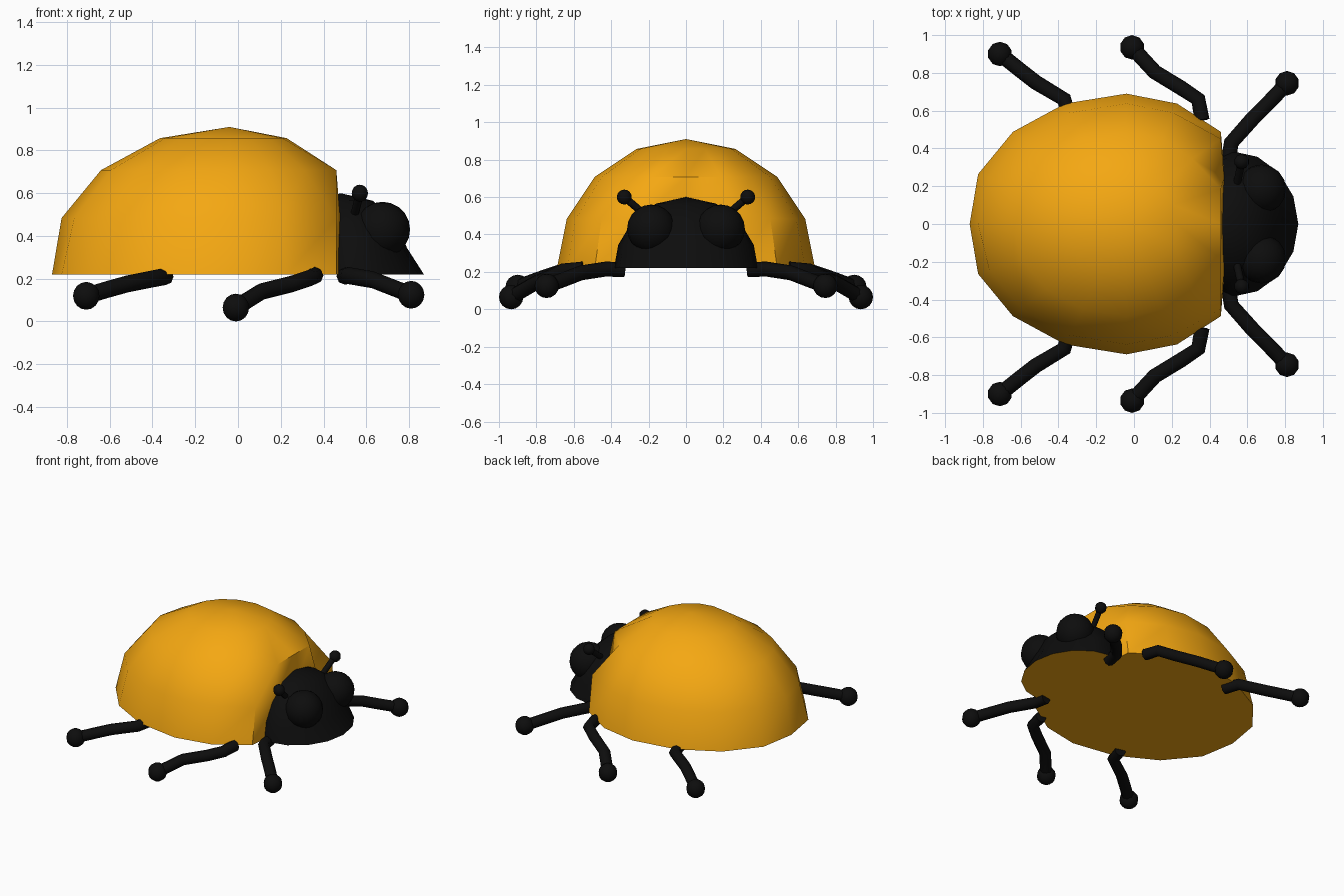
import bpy, bmesh
from math import sin, cos, pi

if "Cube" in bpy.data.objects:
    bpy.data.objects.remove(bpy.data.objects["Cube"])


def material(name, rgb):
    m = bpy.data.materials.new(name)
    m.diffuse_color = (*rgb, 1)
    m.use_nodes = True
    m.node_tree.nodes["Principled BSDF"].inputs["Base Color"].default_value = m.diffuse_color
    return m


ORANGE = material("orange", (0.91, 0.39, 0.006))
BLACK = material("black", (0.004, 0.004, 0.004))


def finish(bm, name, mats, angle=0.8):
    bmesh.ops.recalc_face_normals(bm, faces=bm.faces)
    mesh = bpy.data.meshes.new(name)
    bm.to_mesh(mesh)
    bm.free()
    ob = bpy.data.objects.new(name, mesh)
    bpy.context.collection.objects.link(ob)
    for m in mats:
        mesh.materials.append(m)
    bpy.ops.object.select_all(action='DESELECT')
    ob.select_set(True)
    bpy.context.view_layer.objects.active = ob
    bpy.ops.object.shade_smooth_by_angle(angle=angle)
    return ob


def dome(name, point, mats, levels=4, segs=16):
    """Half ball with a flat underside; point(level, azimuth) gives positions."""
    bm = bmesh.new()
    rings = [[bm.verts.new(point(i, 2 * pi * j / segs)) for j in range(segs)]
             for i in range(levels)]
    apex = bm.verts.new(point(levels, 0))
    for j in range(segs):
        k = (j + 1) % segs
        for a, b in zip(rings, rings[1:]):
            bm.faces.new((a[j], a[k], b[k], b[j]))
        bm.faces.new((rings[-1][j], rings[-1][k], apex))
    base = bm.faces.new(rings[0])
    base.material_index = len(mats) - 1
    return finish(bm, name, mats)


# Shell: ellipsoid dome, longer at the back, flattened at the front
def shell_point(i, a):
    t = i * pi / 8
    u = cos(t) * cos(a)
    x = min(-0.04 + 0.70 * u, 0.478) if u > 0 else -0.04 + 0.85 * u
    if u > 0.6 and u < 0.75:
        x = 0.46
    if u < -0.99:
        x = -0.87
    return x, 0.69 * cos(t) * sin(a), 0.22 + 0.69 * sin(t)


dome("shell", shell_point, [ORANGE])

# Head: dome with a sloping face and an orange underside
HEAD = [(0.22, 0.87, 0.385), (0.345, 0.79, 0.362), (0.465, 0.74, 0.29),
        (0.565, 0.63, 0.16), (0.60, 0.48, 0)]


def head_point(i, a):
    z, front, half = HEAD[i]
    cx = 0.52 if i < 4 else 0.48
    depth = front - cx if cos(a) > 0 else 0.15
    return cx + depth * cos(a), half * sin(a), z


dome("head", head_point, [BLACK, ORANGE])


def ball(name, pos, r, segs=10, rings=8):
    bm = bmesh.new()
    bmesh.ops.create_uvsphere(bm, u_segments=segs, v_segments=rings, radius=r)
    bmesh.ops.translate(bm, vec=pos, verts=bm.verts)
    finish(bm, name, [BLACK], 1.2)


def tube(name, pts, r):
    cu = bpy.data.curves.new(name, 'CURVE')
    cu.dimensions = '3D'
    cu.bevel_depth = r
    cu.bevel_resolution = 2
    cu.use_fill_caps = True
    sp = cu.splines.new('POLY')
    sp.points.add(len(pts) - 1)
    for p, co in zip(sp.points, pts):
        p.co = (*co, 1)
    cu.materials.append(BLACK)
    ob = bpy.data.objects.new(name, cu)
    bpy.context.collection.objects.link(ob)
    bpy.ops.object.select_all(action='DESELECT')
    ob.select_set(True)
    bpy.context.view_layer.objects.active = ob
    bpy.ops.object.convert(target='MESH')
    bpy.ops.object.shade_smooth_by_angle(angle=0.9)


LEGS = {
    "front_leg": [(0.50, 0.33, 0.212), (0.515, 0.43, 0.215), (0.63, 0.56, 0.195),
                  (0.72, 0.65, 0.16), (0.81, 0.745, 0.125)],
    "middle_leg": [(0.36, 0.55, 0.215), (0.34, 0.66, 0.205), (0.25, 0.72, 0.175),
                   (0.11, 0.805, 0.14), (-0.01, 0.935, 0.065)],
    "back_leg": [(-0.34, 0.55, 0.21), (-0.37, 0.66, 0.205), (-0.52, 0.75, 0.175),
                 (-0.61, 0.82, 0.15), (-0.71, 0.90, 0.12)],
}

for side, s in (("left", 1), ("right", -1)):
    # Legs with round feet
    for name, path in LEGS.items():
        pts = [(x, s * y, z) for x, y, z in path]
        tube(f"{side}_{name}", pts, 0.04)
        ball(f"{side}_{name}_foot", pts[-1], 0.065)
    # Eyes and antennae
    ball(f"{side}_eye", (0.675, s * 0.185, 0.43), 0.13, 16, 10)
    tube(f"{side}_antenna", [(0.54, s * 0.19, 0.48), (0.57, s * 0.33, 0.60)], 0.02)
    ball(f"{side}_antenna_tip", (0.57, s * 0.33, 0.60), 0.04)
